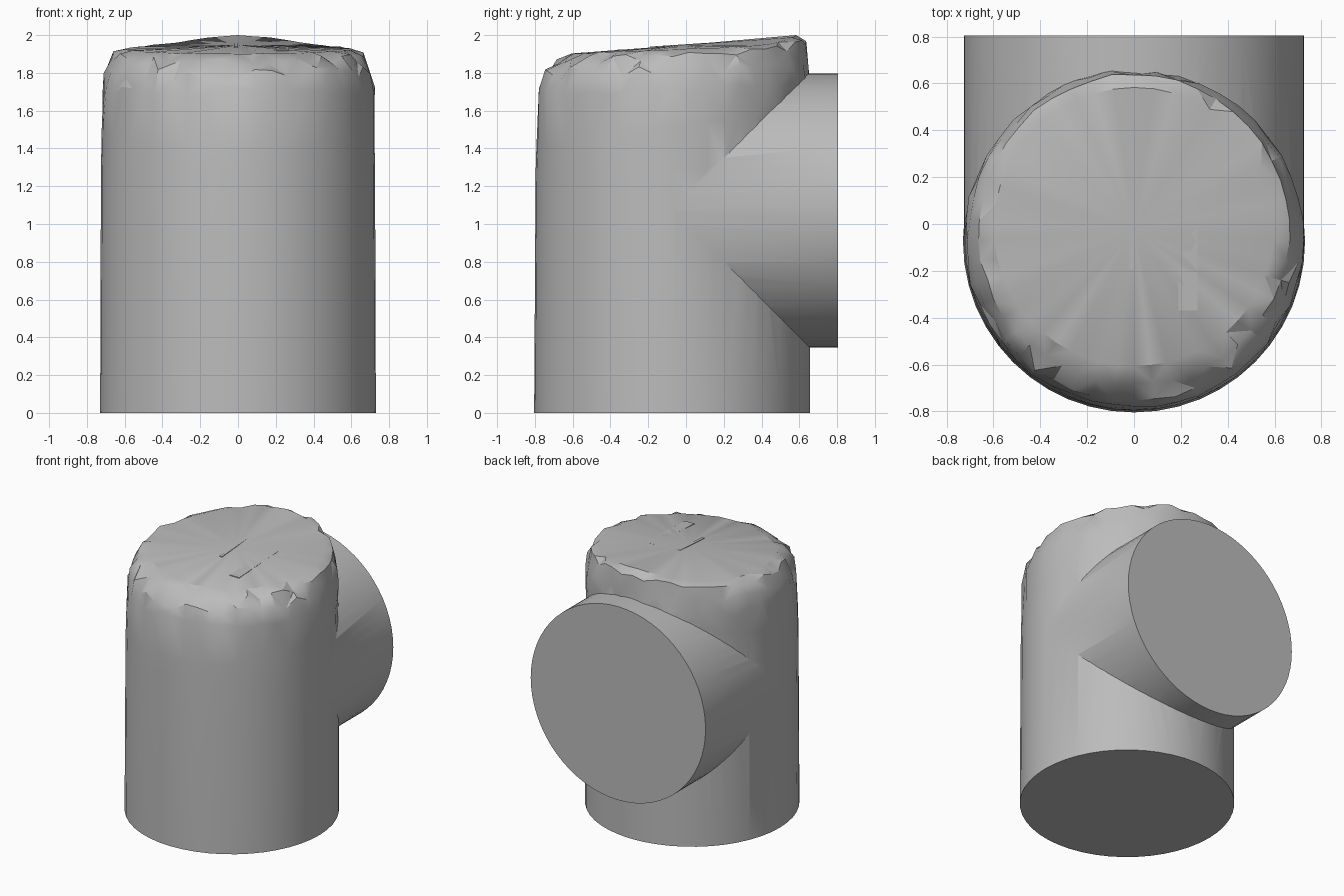
import bpy, bmesh, math, random
from mathutils import Vector

random.seed(4)
cube = bpy.data.objects.get("Cube")
if cube:
    bpy.data.objects.remove(cube)

grey = bpy.data.materials.new("plain grey")
grey.use_nodes = True
COLOR = (0.5, 0.5, 0.5, 1)
grey.diffuse_color = COLOR
grey.node_tree.nodes["Principled BSDF"].inputs["Base Color"].default_value = COLOR

SIDES = 48
AXIS_Y = -0.072


def make_object(name, bm):
    bmesh.ops.recalc_face_normals(bm, faces=bm.faces)
    mesh = bpy.data.meshes.new(name)
    bm.to_mesh(mesh)
    bm.free()
    mesh.materials.append(grey)
    obj = bpy.data.objects.new(name, mesh)
    bpy.context.collection.objects.link(obj)
    return obj


# Upright body: rings blended from a front profile to a back profile, rough at the rim
# Each row: front radius, front z, back radius, back z, roughness
ROWS = [
    (0.732, 0.0, 0.728, 0.0, 0),
    (0.724, 1.28, 0.727, 1.30, 0),
    (0.720, 1.40, 0.724, 1.62, 0.1),
    (0.712, 1.70, 0.732, 1.72, 0.7),
    (0.685, 1.79, 0.722, 1.83, 1),
    (0.615, 1.86, 0.712, 1.92, 0.6),
    (0.535, 1.90, 0.655, 1.95, 0.1),
]
bm = bmesh.new()
rings = []
for fr, fz, br, bz, rough in ROWS:
    ring = []
    for i in range(SIDES):
        a = 2 * math.pi * i / SIDES
        back = (1 + math.sin(a)) / 2
        r = fr + (br - fr) * back + rough * random.uniform(-0.014, 0.008)
        z = fz + (bz - fz) * back + rough * random.uniform(-0.035, 0.035)
        if fz > 1.85:
            z += 0.05 * max(0, math.sin(a)) ** 8
        ring.append(bm.verts.new((r * math.cos(a), AXIS_Y + r * math.sin(a), min(z, 2.0))))
    rings.append(ring)
for k, (low, high) in enumerate(zip(rings, rings[1:])):
    for i in range(SIDES):
        j = (i + 1) % SIDES
        if k < 1:
            bm.faces.new((low[i], low[j], high[j], high[i]))
        elif i % 2:
            bm.faces.new((low[i], low[j], high[j]))
            bm.faces.new((low[i], high[j], high[i]))
        else:
            bm.faces.new((low[i], low[j], high[i]))
            bm.faces.new((low[j], high[j], high[i]))
bm.faces.new(rings[0])
crown = bm.verts.new((0, -0.02, 1.947))
for i in range(SIDES):
    bm.faces.new((rings[-1][i], rings[-1][(i + 1) % SIDES], crown))
body = make_object("tee_body", bm)

# Side branch reaching out of the back
bm = bmesh.new()
bmesh.ops.create_cone(bm, cap_ends=True, segments=64, radius1=0.726, radius2=0.726, depth=1)
for v in bm.verts:
    x, y, z = v.co
    v.co = (x, 0.805 if z > 0 else AXIS_Y + 0.01, 1.072 + y)
branch = make_object("branch_cutter", bm)
branch.hide_render = True

# Merge the branch into the body
union = body.modifiers.new("branch_union", "BOOLEAN")
union.operation = "UNION"
union.solver = "EXACT"
union.object = branch
bpy.context.view_layer.objects.active = body
body.select_set(True)
bpy.ops.object.modifier_apply(modifier=union.name)
bpy.data.objects.remove(branch)
bpy.ops.object.shade_smooth_by_angle(angle=math.radians(28))

# Shallow raised strips on the top, fading into the surface toward the back
bpy.context.view_layer.update()
for name, x0, x1, y0, y1 in (("top_strip", 0.19, 0.27, -0.37, 0.1),
                             ("top_mark", -0.02, 0.0, -0.19, 0.1)):
    bm = bmesh.new()
    corners = []
    for x, y, lift in ((x0, y0, 0.005), (x1, y0, 0.005), (x1, y1, 0.001), (x0, y1, 0.001)):
        hit = body.ray_cast(Vector((x, y, 3)), Vector((0, 0, -1)))[1]
        corners.append(bm.verts.new((x, y, hit.z + lift)))
    top = bm.faces.new(corners)
    extruded = bmesh.ops.extrude_face_region(bm, geom=[top], use_keep_orig=True)
    for v in extruded["geom"]:
        if isinstance(v, bmesh.types.BMVert):
            v.co.z -= 0.009
    make_object(name, bm)
